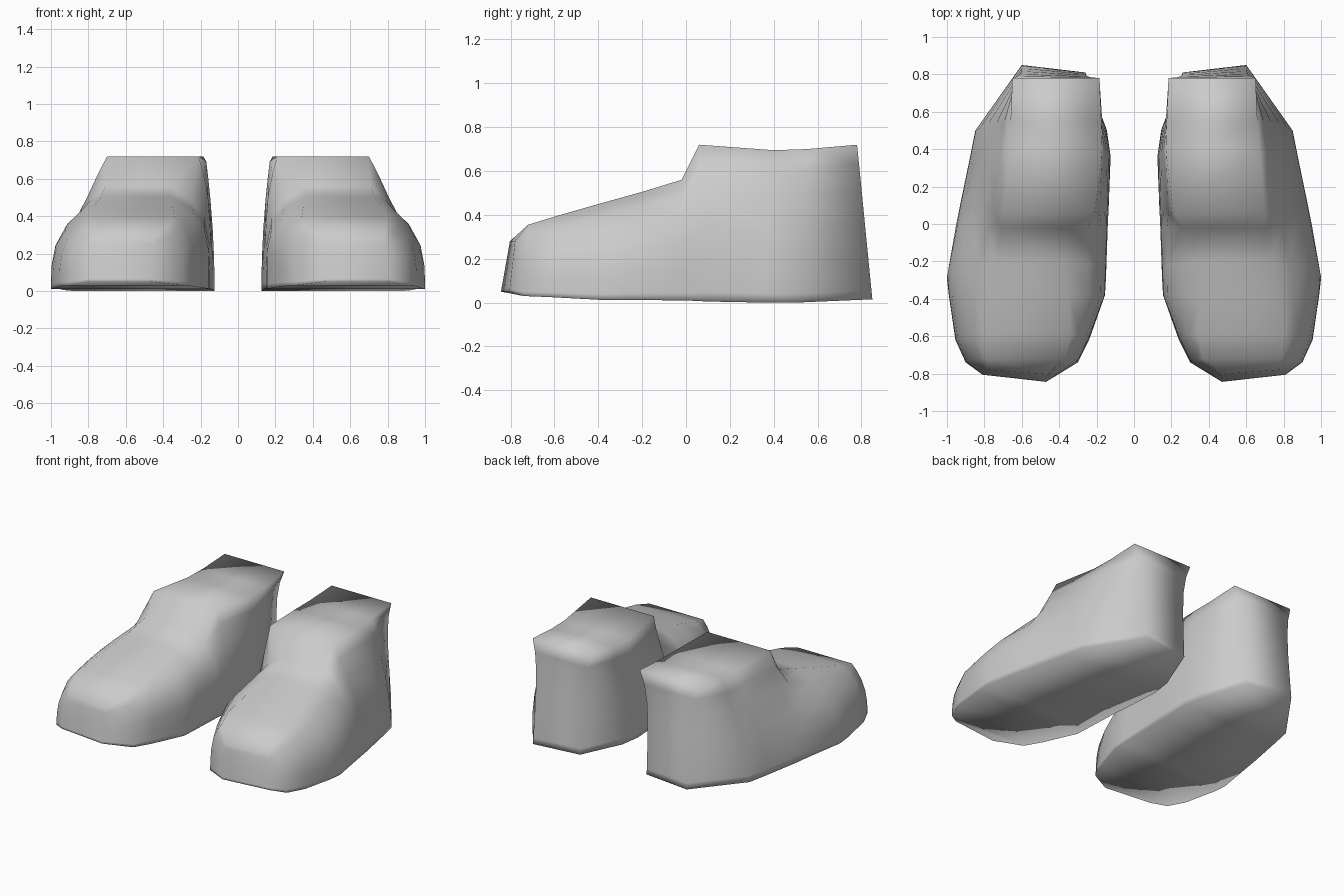
import bpy, bmesh, math

if "Cube" in bpy.data.objects:
    bpy.data.objects.remove(bpy.data.objects["Cube"])

# Cross-sections from toe to heel:
# sole y, top y, sole inner x, sole outer x, sole z, top inner x, top outer x, top z, inner and outer wall roundness
SECTIONS = [
    (-0.825, -0.79, 0.47, 0.81, 0.05, 0.46, 0.78, 0.28, 2.0, 2.0),
    (-0.74, -0.72, 0.30, 0.90, 0.03, 0.37, 0.79, 0.355, 4.0, 3.0),
    (-0.62, -0.59, 0.24, 0.955, 0.025, 0.34, 0.80, 0.395, 5.0, 3.5),
    (-0.38, -0.38, 0.155, 0.99, 0.012, 0.35, 0.77, 0.455, 6.0, 3.4),
    (-0.29, -0.20, 0.15, 1.00, 0.012, 0.37, 0.73, 0.505, 6.0, 3.2),
    (0.00, -0.02, 0.14, 0.95, 0.01, 0.36, 0.71, 0.56, 5.0, 2.8),
    (0.10, 0.06, 0.135, 0.93, 0.005, 0.21, 0.70, 0.72, 3.0, 1.7),
    (0.36, 0.40, 0.125, 0.876, 0.0, 0.17, 0.67, 0.695, 2.0, 1.6),
    (0.50, 0.55, 0.145, 0.848, 0.0, 0.175, 0.66, 0.70, 1.5, 1.5),
    (0.83, 0.78, 0.26, 0.60, 0.015, 0.185, 0.65, 0.72, 5.0, 5.0),
]
LEVELS = (0, 0.06, 0.25, 0.47, 0.7, 0.87, 1)


def lerp(a, b, t):
    return a + (b - a) * t


def ring(section, side):
    yb, yt, xi, xo, zb, ti, to, zt, p_in, p_out = section
    inner = [(lerp(xi, ti, h ** p_in), lerp(yb, yt, h), lerp(zb, zt, h)) for h in LEVELS]
    outer = [(lerp(xo, to, h ** p_out), lerp(yb, yt, h), lerp(zb, zt, h)) for h in LEVELS]
    pts = inner + outer[::-1]
    # The heel and toe ends are turned slightly in plan
    skew = 0.12 if abs(yb) > 0.8 else 0
    return [(side * x, y + skew * (x - (xi + xo) / 2) * (1 - z / 0.72), z) for x, y, z in pts]


def make_shoe(name, side):
    bm = bmesh.new()
    rings = [[bm.verts.new(p) for p in ring(s, side)] for s in SECTIONS]
    n = len(rings[0])
    for a, b in zip(rings, rings[1:]):
        for i in range(n):
            j = (i + 1) % n
            bm.faces.new((a[i], a[j], b[j], b[i]))
    # Toe and heel walls, as strips across the shoe
    for r in (rings[0], rings[-1]):
        for i in range(n // 2 - 1):
            bm.faces.new((r[i], r[i + 1], r[n - 2 - i], r[n - 1 - i]))
    bmesh.ops.recalc_face_normals(bm, faces=bm.faces)
    mesh = bpy.data.meshes.new(name)
    bm.to_mesh(mesh)
    bm.free()
    obj = bpy.data.objects.new(name, mesh)
    bpy.context.collection.objects.link(obj)
    bpy.ops.object.select_all(action='DESELECT')
    obj.select_set(True)
    bpy.context.view_layer.objects.active = obj
    bpy.ops.object.shade_smooth_by_angle(angle=math.radians(150))


# Mirrored pair
make_shoe("right_shoe", 1)
make_shoe("left_shoe", -1)
